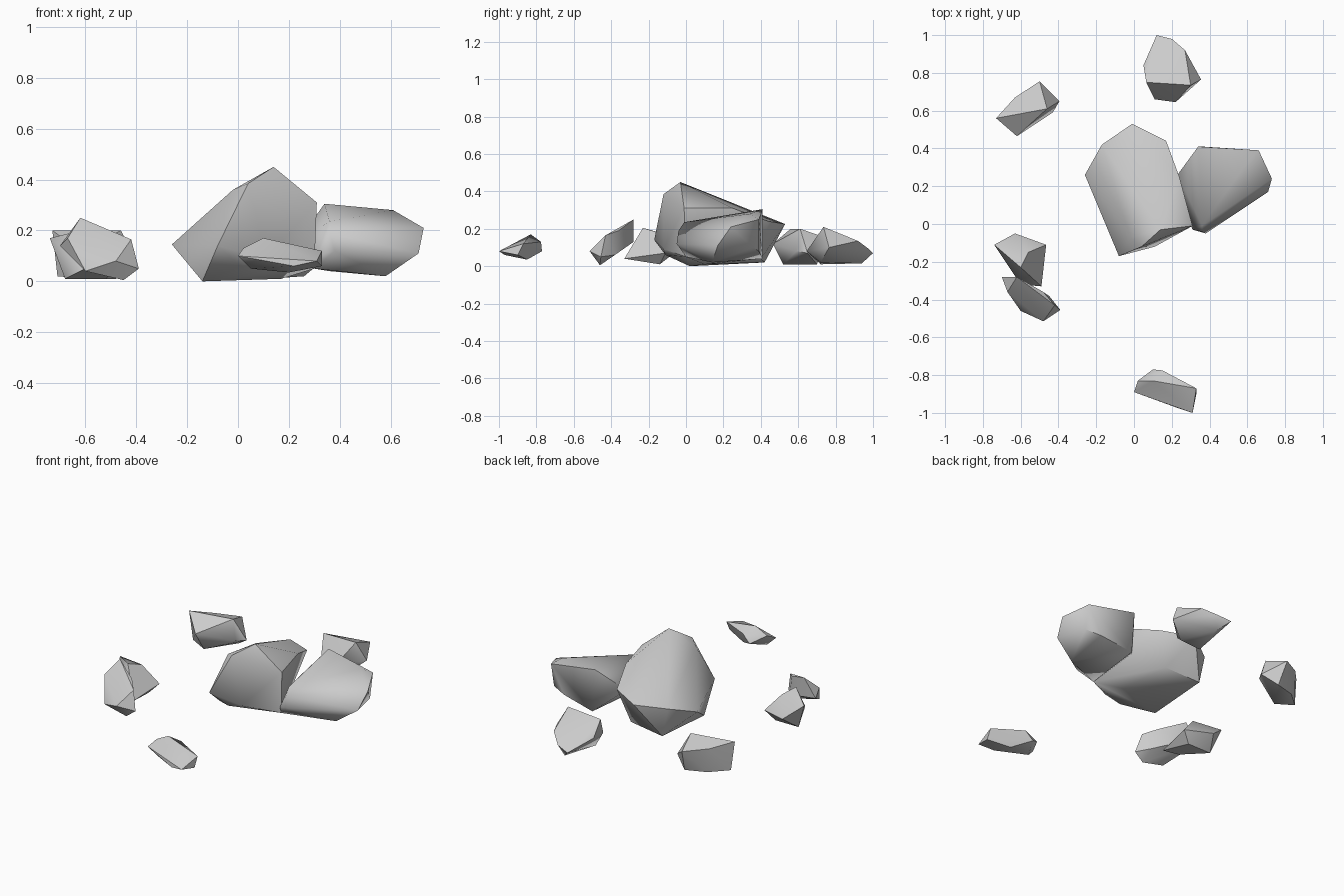
import bpy, bmesh, math


def rock(name, corners, smooth=42):
    """Chiselled stone: convex hull of its corner points, soft only across shallow edges."""
    bm = bmesh.new()
    for p in corners:
        bm.verts.new(p)
    res = bmesh.ops.convex_hull(bm, input=bm.verts[:])
    loose = {g for g in res["geom_interior"] + res["geom_unused"]
             if isinstance(g, bmesh.types.BMVert)}
    bmesh.ops.delete(bm, geom=list(loose), context='VERTS')
    bmesh.ops.dissolve_limit(bm, angle_limit=math.radians(4),
                             verts=bm.verts[:], edges=bm.edges[:])
    bmesh.ops.recalc_face_normals(bm, faces=bm.faces[:])
    mesh = bpy.data.meshes.new(name)
    bm.to_mesh(mesh)
    bm.free()
    ob = bpy.data.objects.new(name, mesh)
    bpy.context.collection.objects.link(ob)
    bpy.ops.object.select_all(action='DESELECT')
    ob.select_set(True)
    bpy.context.view_layer.objects.active = ob
    bpy.ops.object.shade_smooth_by_angle(angle=math.radians(smooth))
    return ob


# Two large stones in the middle: crown corners, then rim, then base
rock("main_boulder", [
    (.14, -.03, .45), (.04, -.12, .385), (-.02, -.07, .36), (.31, -.01, .31), (.24, .25, .31),
    (-.26, .26, .145), (-.17, .42, .20), (-.01, .53, .225), (.17, .44, .24), (-.08, -.17, .14),
    (-.14, .02, 0), (.17, .10, .01), (.30, 0, .05), (.01, -.11, .06), (.11, -.12, .09),
    (-.13, .42, .02), (.10, .40, .04)])
rock("side_boulder", [
    (.34, .41, .305), (.61, .34, .28), (.66, .39, .25), (.36, -.01, .235), (.52, .10, .225),
    (.73, .24, .21), (.71, .17, .11), (.38, -.05, .12), (.36, -.04, .19), (.31, -.03, .10),
    (.23, .26, .15), (.30, 0, .05), (.58, .14, .02), (.57, .39, .08), (.66, .36, .10),
    (.36, .41, .04)], 55)

# Small stones scattered around them
rock("back_stone", [
    (.065, .75, .20), (.30, .735, .21), (.27, .92, .135), (.20, .98, .09), (.12, 1, .07),
    (.05, .84, .12), (.355, .765, .10), (.22, .645, .08), (.11, .66, .07),
    (.12, .72, .01), (.26, .72, .02), (.18, .94, .015)])
rock("back_left_stone", [
    (-.73, .56, .20), (-.63, .67, .17), (-.50, .755, .15), (-.46, .61, .20), (-.395, .65, .07),
    (-.43, .59, .08), (-.62, .465, .12), (-.60, .52, .01), (-.71, .57, .02), (-.48, .70, .01),
    (-.61, .66, .015)])
rock("left_stone", [
    (-.60, -.23, .205), (-.56, -.15, .18), (-.74, -.11, .17), (-.63, -.05, .08),
    (-.465, -.11, .07), (-.49, -.33, .04), (-.60, -.32, .05), (-.68, -.14, .01),
    (-.52, -.14, .01)])
rock("front_left_stone", [
    (-.62, -.28, .25), (-.70, -.28, .14), (-.48, -.36, .19), (-.42, -.43, .165),
    (-.39, -.455, .05), (-.48, -.515, .08), (-.60, -.46, .04), (-.67, -.36, .17),
    (-.45, -.46, .005), (-.62, -.28, .13), (-.45, -.38, .06)])
rock("front_stone", [
    (0, -.89, .10), (.02, -.83, .13), (.10, -.83, .17), (.15, -.775, .13), (.10, -.77, .08),
    (.33, -.87, .12), (.31, -1, .08), (.33, -.90, .06), (.05, -.87, .05), (.20, -.85, .035),
    (.11, -.91, .08), (.22, -.97, .06)])
